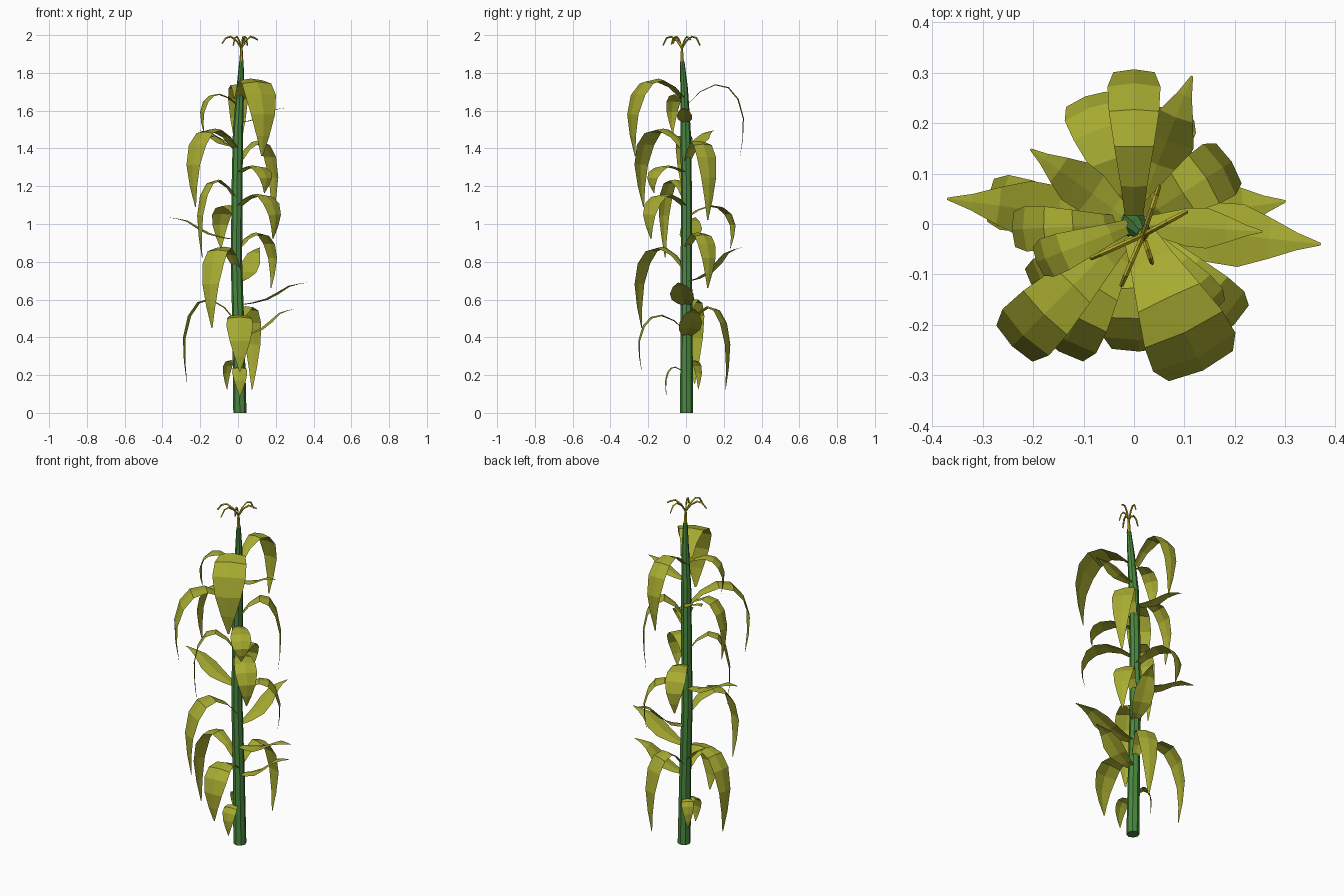
import bpy, bmesh, math
from mathutils import Vector

if "Cube" in bpy.data.objects:
    bpy.data.objects.remove(bpy.data.objects["Cube"])


def material(name, rgb):
    m = bpy.data.materials.new(name)
    m.diffuse_color = (*rgb, 1)
    m.use_nodes = True
    m.node_tree.nodes["Principled BSDF"].inputs["Base Color"].default_value = m.diffuse_color
    return m


LEAF = material("leaf olive green", (0.39, 0.41, 0.03))
STALK = material("stalk green", (0.07, 0.25, 0.05))
TASSEL = material("tassel yellow", (0.50, 0.42, 0.02))


def make_object(name, bm, mat):
    me = bpy.data.meshes.new(name)
    bm.to_mesh(me)
    bm.free()
    me.materials.append(mat)
    ob = bpy.data.objects.new(name, me)
    bpy.context.collection.objects.link(ob)
    return ob


def tube(name, points, radii, sides, mat):
    """Flat-sided tapering tube along a path."""
    bm = bmesh.new()
    rings = []
    for i, p in enumerate(points):
        d = Vector(points[min(i + 1, len(points) - 1)]) - Vector(points[max(i - 1, 0)])
        if d.z > 0.9 * d.length:
            u, v = Vector((1, 0, 0)), Vector((0, 1, 0))
        else:
            u = d.cross(Vector((0, 0, 1))).normalized()
            v = u.cross(d).normalized()
        rings.append([bm.verts.new(Vector(p) + radii[i] * (
            math.cos(math.tau * k / sides) * u + math.sin(math.tau * k / sides) * v))
            for k in range(sides)])
    for a, b in zip(rings, rings[1:]):
        for k in range(sides):
            j = (k + 1) % sides
            bm.faces.new((a[k], a[j], b[j], b[k]))
    bm.faces.new(rings[0][::-1])
    bm.faces.new(rings[-1])
    bmesh.ops.recalc_face_normals(bm, faces=bm.faces)
    return make_object(name, bm, mat)


def blade(name, tip_x, tip_y, width, profile):
    """Creased leaf strip; profile rows are (distance out, height, width share)."""
    out = Vector((tip_x, tip_y, 0)).normalized()
    side = Vector((-out.y, out.x, 0))
    bm = bmesh.new()
    rows = []
    for i, (r, z, w) in enumerate(profile):
        a, b = profile[max(i - 1, 0)], profile[min(i + 1, len(profile) - 1)]
        tangent = (out * (b[0] - a[0]) + Vector((0, 0, b[1] - a[1]))).normalized()
        up = tangent.cross(side)
        mid = out * r + Vector((0, 0, z))
        h = width * w / 2
        rows.append([bm.verts.new(mid + side * h * s - up * h * 0.14 * abs(s)) for s in (-1, 0, 1)])
    for a, b in zip(rows, rows[1:]):
        for k in range(2):
            bm.faces.new((a[k], b[k], b[k + 1], a[k + 1]))
    return make_object(name, bm, LEAF)


# Share of reach, share of drop below the peak, share of width
DROOP = [(0.05, 0.25, 0.35), (0.24, 0.10, 0.5), (0.5, 0.0, 0.75), (0.74, 0.04, 0.95),
         (0.91, 0.20, 1.0), (1.0, 0.46, 0.78), (0.985, 0.74, 0.42), (0.93, 1.0, 0.05)]
# Share of reach, share of rise, share of width
RISE = [(0.05, 0.0, 0.35), (0.2, 0.08, 0.6), (0.4, 0.27, 0.95), (0.56, 0.55, 1.0),
        (0.72, 0.85, 0.65), (0.87, 0.95, 0.28), (1.0, 1.0, 0.04)]

# Drooping leaves: tip x, tip y, tip z, peak z, width
drooping = [
    (0.127, -0.27, 1.36, 1.77, 0.18), (0.0, 0.285, 1.35, 1.74, 0.105),
    (-0.18, -0.07, 1.48, 1.69, 0.08), (-0.225, -0.225, 1.09, 1.505, 0.13),
    (-0.225, -0.01, 1.13, 1.47, 0.09), (0.18, 0.115, 1.02, 1.44, 0.12),
    (0.14, -0.17, 1.165, 1.31, 0.11), (-0.19, -0.11, 0.82, 1.235, 0.08),
    (0.185, -0.185, 0.92, 1.16, 0.12), (0.175, 0.115, 0.66, 0.955, 0.11),
    (-0.09, 0.235, 0.87, 1.1, 0.11), (-0.138, -0.235, 0.45, 0.88, 0.13),
    (-0.27, 0.045, 0.155, 0.605, 0.11), (0.075, 0.21, 0.125, 0.565, 0.11),
    (0.01, -0.235, 0.22, 0.52, 0.14), (0.01, -0.103, 0.085, 0.245, 0.08),
    (-0.058, 0.065, 0.125, 0.28, 0.065),
]
for i, (x, y, z, peak, w) in enumerate(drooping):
    reach = math.hypot(x, y) / 0.93
    blade(f"drooping_leaf_{i + 1}", x, y, w,
          [(r * reach, peak - d * (peak - z), s) for r, d, s in DROOP])

# Rising leaves: tip x, tip y, base z, tip z, width
rising = [
    (0.255, -0.015, 1.54, 1.615, 0.08), (-0.205, 0.148, 1.41, 1.495, 0.09),
    (-0.37, 0.05, 0.92, 1.035, 0.115), (0.115, 0.293, 0.70, 0.875, 0.11),
    (0.37, -0.04, 0.575, 0.69, 0.125), (0.3, 0.045, 0.41, 0.55, 0.12),
]
for i, (x, y, z0, z1, w) in enumerate(rising):
    reach = math.hypot(x, y)
    blade(f"rising_leaf_{i + 1}", x, y, w,
          [(r * reach, z0 + t * (z1 - z0), s) for r, t, s in RISE])

# Stalk, slightly bent
tube("stalk",
     [(0.01, 0.003, 0), (0.003, 0.003, 0.4), (-0.008, 0.002, 0.8), (-0.005, 0.002, 1.2),
      (0.0, -0.002, 1.5), (0.012, -0.01, 1.72), (0.018, -0.02, 1.86)],
     [0.035, 0.032, 0.03, 0.029, 0.027, 0.02, 0.012], 8, STALK)

# Tassel stem and arching branches
hub = Vector((0.018, -0.022, 1.94))
tube("tassel_stem", [(0.018, -0.02, 1.85), hub], [0.011, 0.006], 6, TASSEL)
tips = [(0.05, 0.075, 1.945), (0.105, 0.025, 1.975), (-0.085, -0.068, 1.955),
        (-0.025, -0.122, 1.945), (0.036, -0.078, 1.95)]
for i, (x, y, z) in enumerate(tips):
    d = Vector((x - hub.x, y - hub.y, 0))
    path = [hub - Vector((0, 0, 0.01)), hub + d * 0.25 + Vector((0, 0, 0.03)),
            hub + d * 0.55 + Vector((0, 0, 0.052)), hub + d * 0.8 + Vector((0, 0, 0.045)),
            Vector((x, y, z))]
    tube(f"tassel_branch_{i + 1}", path, [0.005, 0.005, 0.005, 0.005, 0.004], 4, TASSEL)
